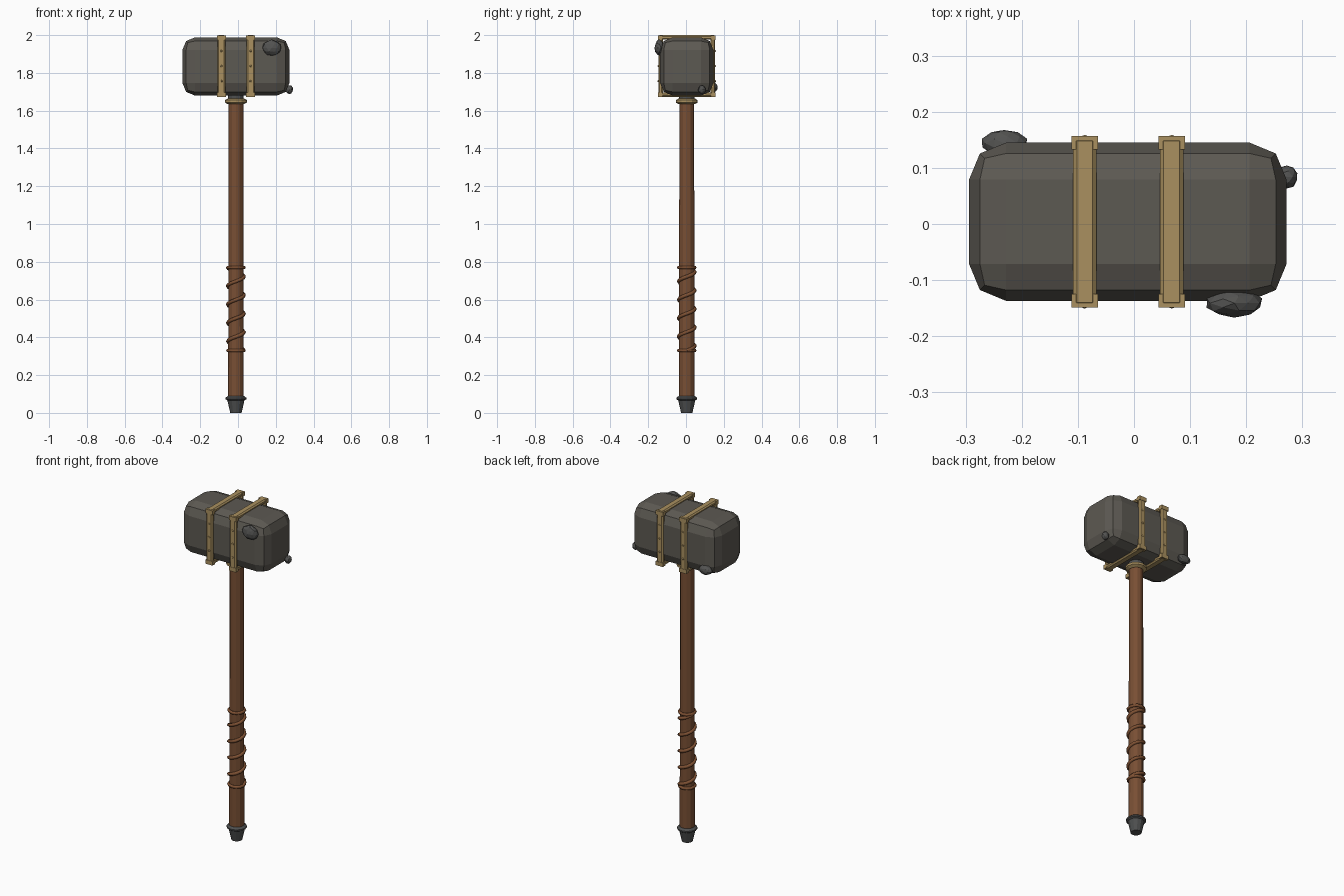
import bpy, bmesh, math, random
from mathutils import Vector

if "Cube" in bpy.data.objects:
    bpy.data.objects.remove(bpy.data.objects["Cube"])

random.seed(4)
CX, CY = -0.011, 0.004       # axis of handle and head


def material(name, rgb):
    m = bpy.data.materials.new(name)
    m.diffuse_color = (*rgb, 1)
    m.use_nodes = True
    m.node_tree.nodes["Principled BSDF"].inputs["Base Color"].default_value = m.diffuse_color
    return m


STONE = material("dark stone", (0.108, 0.1, 0.085))
CHIP = material("grey stone", (0.085, 0.085, 0.082))
IRON = material("dark iron", (0.075, 0.078, 0.078))
BRASS = material("dull brass", (0.40, 0.28, 0.115))
WOOD = material("brown wood", (0.19, 0.078, 0.034))
CORD = material("leather cord", (0.21, 0.082, 0.033))


def finish(bm, name, mat):
    bmesh.ops.recalc_face_normals(bm, faces=bm.faces)
    me = bpy.data.meshes.new(name)
    bm.to_mesh(me)
    bm.free()
    me.materials.append(mat)
    ob = bpy.data.objects.new(name, me)
    bpy.context.collection.objects.link(ob)
    return ob


def box(name, centre, size, mat, bevel=0, segments=1):
    bm = bmesh.new()
    bmesh.ops.create_cube(bm, size=1)
    bmesh.ops.scale(bm, vec=size, verts=bm.verts)
    if bevel:
        bmesh.ops.bevel(bm, geom=bm.edges[:], offset=bevel, segments=segments,
                        profile=0.5, affect='EDGES')
    bmesh.ops.translate(bm, vec=centre, verts=bm.verts)
    return finish(bm, name, mat)


def lathe(name, profile, mat, sides=12):
    """Closed solid turned around the handle axis from (radius, z) points."""
    bm = bmesh.new()
    rings = []
    for r, z in profile:
        rings.append([bm.verts.new((CX + r * math.cos(2 * math.pi * i / sides),
                                    CY + r * math.sin(2 * math.pi * i / sides), z))
                      for i in range(sides)])
    for a, b in zip(rings, rings[1:]):
        for i in range(sides):
            j = (i + 1) % sides
            bm.faces.new((a[i], a[j], b[j], b[i]))
    bm.faces.new(rings[0])
    bm.faces.new(rings[-1])
    return finish(bm, name, mat)


def lump(name, centre, radii, mat):
    bm = bmesh.new()
    bmesh.ops.create_icosphere(bm, subdivisions=2, radius=1)
    for v in bm.verts:
        v.co *= random.uniform(0.92, 1.04)
        v.co = Vector(c + r * k for c, r, k in zip(centre, radii, v.co))
    return finish(bm, name, mat)


def cord(name, points, radius, closed=False):
    cu = bpy.data.curves.new(name, 'CURVE')
    cu.dimensions = '3D'
    cu.bevel_depth = radius
    cu.bevel_resolution = 1
    cu.use_fill_caps = True
    sp = cu.splines.new('POLY')
    sp.points.add(len(points) - 1)
    for p, co in zip(sp.points, points):
        p.co = (*co, 1)
    sp.use_cyclic_u = closed
    cu.materials.append(CORD)
    ob = bpy.data.objects.new(name, cu)
    bpy.context.collection.objects.link(ob)
    bpy.context.view_layer.objects.active = ob
    ob.select_set(True)
    bpy.ops.object.convert(target='MESH')
    bpy.context.object.select_set(False)


# Handle, pommel and collar
lathe("handle", [(0.041, 0.06), (0.039, 1.75)], WOOD)
lathe("pommel", [(0.030, 0), (0.045, 0.066), (0.055, 0.072), (0.055, 0.08),
                 (0.042, 0.09)], IRON)
lathe("collar", [(0.042, 1.634), (0.058, 1.643), (0.058, 1.656), (0.042, 1.665)], BRASS)
lathe("neck", [(0.041, 1.66), (0.041, 1.72)], IRON)


# Grip wrapping: a helix with a ring at each end
def around(a, z, r=0.043):
    return (CX + r * math.cos(a), CY + r * math.sin(a), z)


Z0, Z1, TURNS, STEPS = 0.33, 0.77, 4.5, 12
count = int(TURNS * STEPS)
cord("grip_wrap", [around(2 * math.pi * i / STEPS, Z0 + (Z1 - Z0) * i / count)
                   for i in range(count + 1)], 0.010)
for label, z in (("lower", Z0), ("upper", Z1)):
    cord("grip_ring_" + label, [around(2 * math.pi * i / STEPS, z) for i in range(STEPS)],
         0.009, True)

# Stone head
ZC = 1.834
box("head", (CX, CY, ZC), (0.566, 0.282, 0.308), STONE, 0.066, 2)

# Brass bands: four bars each, with small rivets on the upright bars
HY, HZ, T = 0.1525, 0.164, 0.024
for side, x in (("left", CX - 0.077), ("right", CX + 0.078)):
    for s in (-1, 1):
        end = "front" if s < 0 else "back"
        level = "bottom" if s < 0 else "top"
        box(f"{side}_band_{level}", (x, CY, 1.836 + s * (HZ - T / 2)),
            (0.042, 2 * HY - 0.004, T), BRASS, 0.007)
        box(f"{side}_band_{end}", (x, CY + s * (HY - T / 2 - 0.002), 1.836),
            (0.042, T, 2 * HZ - 0.004), BRASS, 0.007)
        for k in (-1, 1):
            box(f"{side}_band_corner", (x, CY + s * (HY - T / 2), 1.836 + k * (HZ - T / 2 - 0.001)),
                (0.047, T, T), BRASS)
        for k in (-1, 0, 1):
            lump(f"{side}_{end}_rivet", (x, CY + s * (HY - 0.003), 1.836 + k * 0.08),
                 (0.006, 0.005, 0.006), BRASS)

# Stone lumps stuck on the head
lump("front_lump", (0.179, -0.141, 1.933), (0.050, 0.026, 0.043), CHIP)
lump("back_lump", (-0.231, 0.144, 1.725), (0.042, 0.025, 0.027), CHIP)
lump("side_lump", (0.272, 0.084, 1.711), (0.020, 0.021, 0.024), CHIP)
